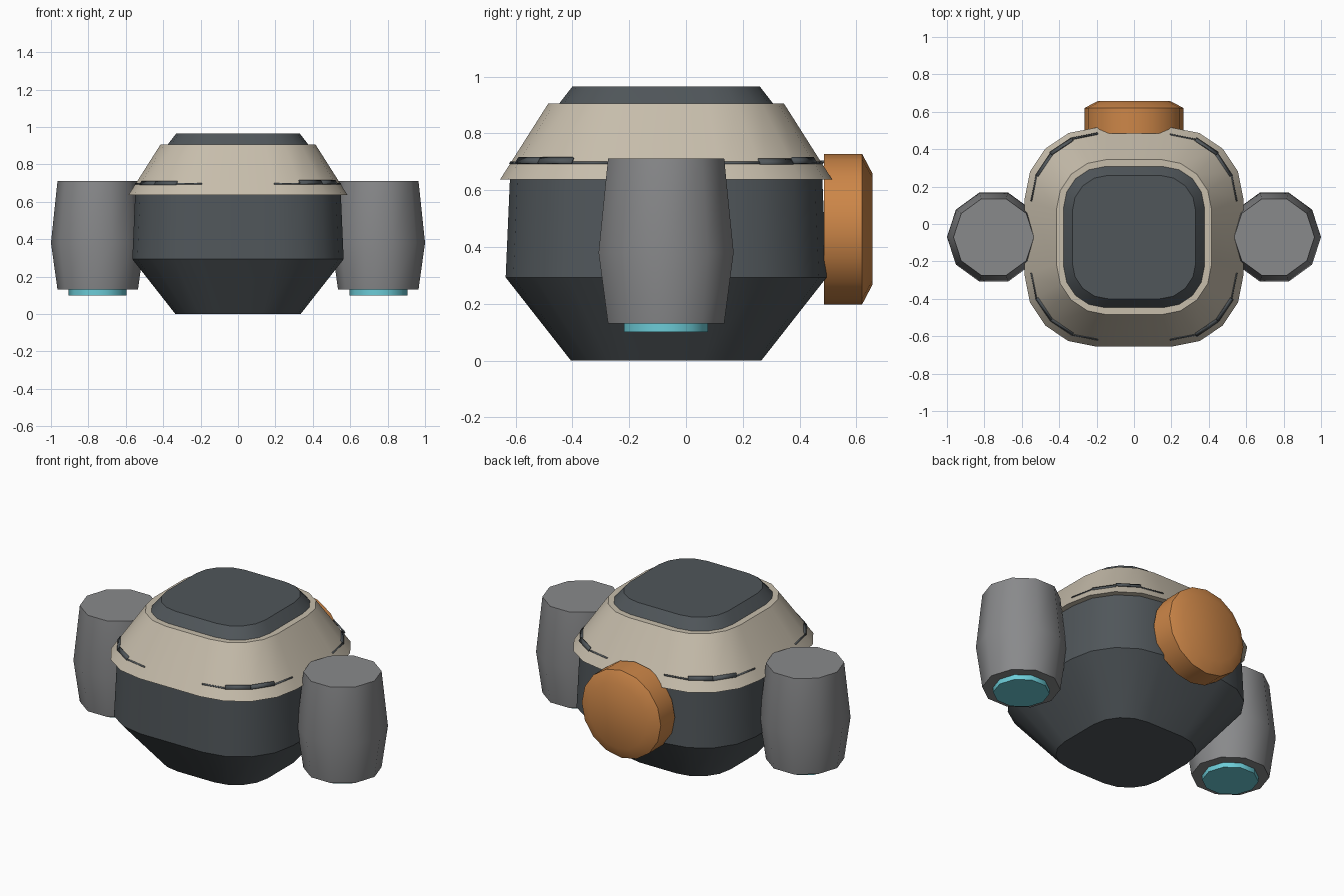
import bpy, bmesh
from math import sin, cos, pi, radians
from mathutils import Vector

CENTRE_Y = -0.07

old = bpy.data.objects.get("Cube")
if old:
    bpy.data.objects.remove(old, do_unlink=True)


def material(name, rgb):
    mat = bpy.data.materials.new(name)
    mat.use_nodes = True
    colour = (*rgb, 1)
    mat.diffuse_color = colour
    mat.node_tree.nodes["Principled BSDF"].inputs["Base Color"].default_value = colour
    return mat


slate = material("slate grey", (0.08, 0.093, 0.102))
cream = material("cream", (0.57, 0.51, 0.41))
steel = material("mid grey", (0.25, 0.253, 0.26))
orange = material("orange", (0.61, 0.24, 0.065))
teal = material("glowing teal", (0.15, 0.60, 0.68))


def finish(name, bm, mat):
    bmesh.ops.recalc_face_normals(bm, faces=bm.faces)
    mesh = bpy.data.meshes.new(name)
    bm.to_mesh(mesh)
    bm.free()
    mesh.materials.append(mat)
    obj = bpy.data.objects.new(name, mesh)
    bpy.context.collection.objects.link(obj)
    bpy.ops.object.select_all(action='DESELECT')
    obj.select_set(True)
    bpy.context.view_layer.objects.active = obj
    bpy.ops.object.shade_smooth_by_angle(angle=radians(38))
    return obj


def loft(name, rings, mat):
    """Skin a stack of equal rings and close both ends."""
    bm = bmesh.new()
    loops = [[bm.verts.new(p) for p in ring] for ring in rings]
    n = len(loops[0])
    for low, high in zip(loops, loops[1:]):
        for i in range(n):
            j = (i + 1) % n
            bm.faces.new((low[i], low[j], high[j], high[i]))
    bm.faces.new(loops[0])
    bm.faces.new(loops[-1])
    return finish(name, bm, mat)


def corner(half, flat, z, quarter, steps=4):
    """Arc of one rounded corner of a square."""
    a0 = quarter * pi / 2
    sx, sy = (1, -1, -1, 1)[quarter], (1, 1, -1, -1)[quarter]
    f, r = half * flat, half * (1 - flat)
    return [Vector((sx * f + r * cos(a0 + i * pi / 2 / steps),
                    CENTRE_Y + sy * f + r * sin(a0 + i * pi / 2 / steps), z))
            for i in range(steps + 1)]


def rounded_square(half, z, flat):
    return [p for q in range(4) for p in corner(half, flat, z, q)]


def stack(name, profile, flat, mat):
    return loft(name, [rounded_square(h, z, flat) for h, z in profile], mat)


def circle(r, level, sides, x, other, axis):
    pts = []
    for i in range(sides):
        a = 2 * pi * i / sides
        u, v = x + r * cos(a), other + r * sin(a)
        pts.append((u, v, level) if axis == 'Z' else (u, level, v))
    return pts


# Central hull, sloped collar and top hatch
stack("hull", [(0.335, 0), (0.565, 0.293), (0.549, 0.66)], 0.37, slate)
stack("collar", [(0.585, 0.637), (0.415, 0.905)], 0.35, cream)
stack("top_hatch", [(0.38, 0.90), (0.375, 0.907), (0.33, 0.965)], 0.42, slate)


# Raised dark seams wrapping the collar corners
def collar_half(z):
    return 0.585 - 0.17 * (z - 0.637) / 0.268 + 0.004


for q, label in enumerate(("back_left", "back_right", "front_right", "front_left")):
    bm = bmesh.new()
    for i in range(4):
        low_z, high_z = (0.692, 0.712) if i in (1, 2) else (0.694, 0.701)
        low = corner(collar_half(low_z), 0.35, low_z, q)
        high = corner(collar_half(high_z), 0.35, high_z, q)
        bm.faces.new([bm.verts.new(p) for p in (low[i], low[i + 1], high[i + 1], high[i])])
    seam = finish("collar_seam_" + label, bm, slate)
    solid = seam.modifiers.new("thickness", 'SOLIDIFY')
    solid.thickness = 0.008

# Side thruster pods with glowing nozzles
for side, label in ((1, "left"), (-1, "right")):
    x = side * 0.75
    loft("pod_" + label, [circle(r, z, 10, x, CENTRE_Y, 'Z')
                          for r, z in ((0.215, 0.13), (0.25, 0.38), (0.215, 0.712))], steel)
    loft("nozzle_" + label, [circle(0.155, z, 10, x, CENTRE_Y, 'Z')
                             for z in (0.10, 0.15)], teal)

# Round drum on the back
loft("back_drum", [circle(r, y, 16, 0, 0.463, 'Y')
                   for r, y in ((0.265, 0.485), (0.265, 0.62), (0.195, 0.657))], orange)
